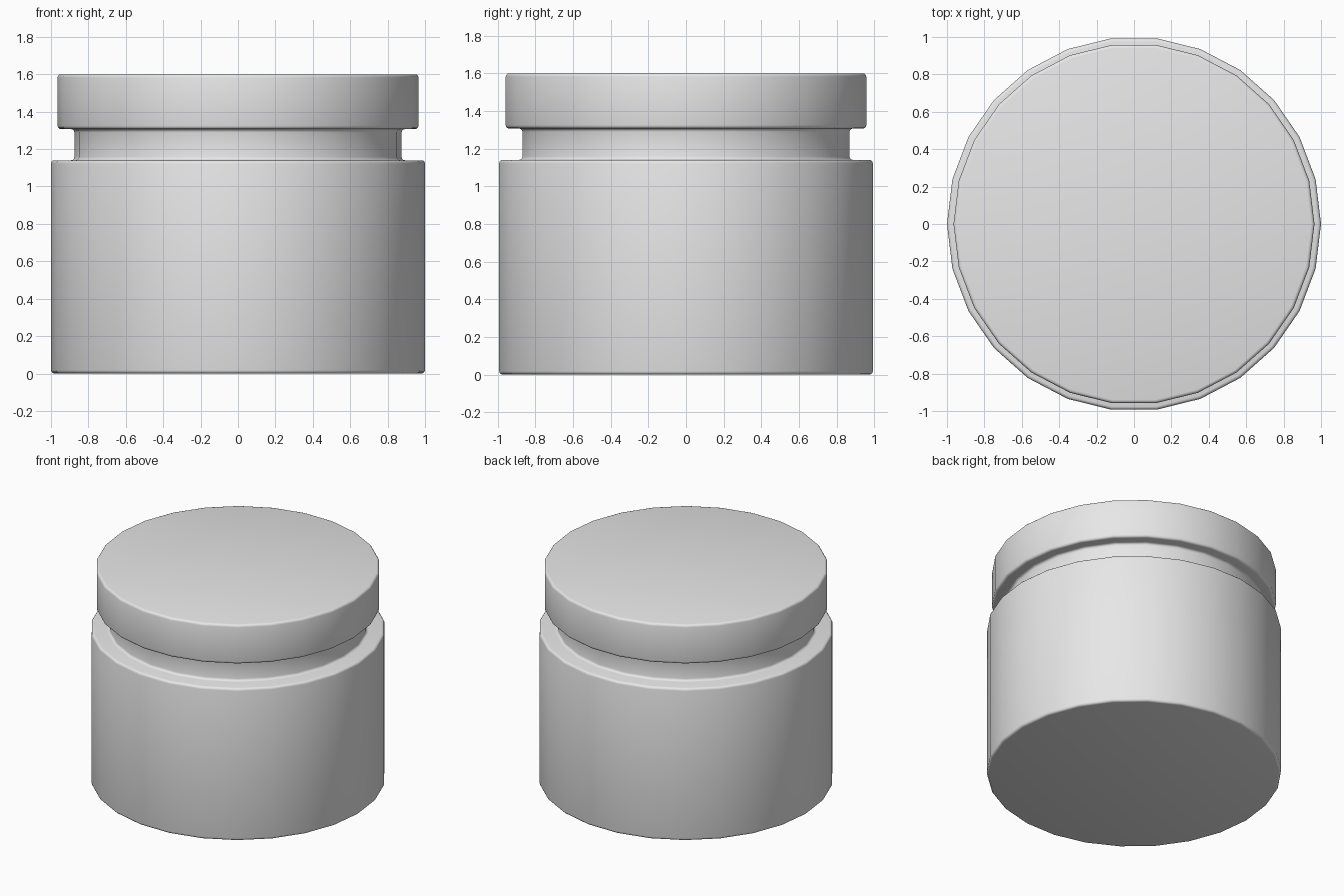
import bpy, bmesh, math
from mathutils import Vector

if "Cube" in bpy.data.objects:
    bpy.data.objects.remove(bpy.data.objects["Cube"], do_unlink=True)

SIDES = 26
ROUND = 0.018      # edge rounding radius
STEPS = 3          # segments per rounded edge

grey = bpy.data.materials.new("plain grey")
grey.use_nodes = True
colour = (0.8, 0.8, 0.8, 1.0)
grey.diffuse_color = colour
grey.node_tree.nodes["Principled BSDF"].inputs["Base Color"].default_value = colour


def rounded(corners, r):
    """Replace each inner corner of a right-angled (radius, z) profile by an arc."""
    pts = [Vector(corners[0])]
    for a, b, c in zip(corners, corners[1:], corners[2:]):
        a, b, c = Vector(a), Vector(b), Vector(c)
        u, v = (a - b).normalized() * r, (c - b).normalized() * r
        for i in range(STEPS + 1):
            t = math.pi / 2 * i / STEPS
            pts.append(b + u * (1 - math.sin(t)) + v * (1 - math.cos(t)))
    pts.append(Vector(corners[-1]))
    return pts


def lathe(name, corners):
    """Spin a profile that starts and ends on the z axis."""
    bm = bmesh.new()
    rings = []
    for p in rounded(corners, ROUND)[1:-1]:
        rings.append([bm.verts.new((p.x * math.cos(2 * math.pi * i / SIDES),
                                    p.x * math.sin(2 * math.pi * i / SIDES), p.y))
                      for i in range(SIDES)])
    for lo, hi in zip(rings, rings[1:]):
        for i in range(SIDES):
            j = (i + 1) % SIDES
            bm.faces.new((lo[i], lo[j], hi[j], hi[i]))
    bm.faces.new(rings[0][::-1])
    bm.faces.new(rings[-1])
    bmesh.ops.recalc_face_normals(bm, faces=bm.faces)
    mesh = bpy.data.meshes.new(name)
    bm.to_mesh(mesh)
    bm.free()
    mesh.materials.append(grey)
    obj = bpy.data.objects.new(name, mesh)
    bpy.context.collection.objects.link(obj)
    bpy.ops.object.select_all(action='DESELECT')
    obj.select_set(True)
    bpy.context.view_layer.objects.active = obj
    bpy.ops.object.shade_smooth_by_angle(angle=math.radians(35))
    return obj


# Wide body, recessed neck and overhanging cap in one continuous surface
lathe("jar", [(0, 0), (1.0, 0), (1.0, 1.14), (0.875, 1.14),
              (0.875, 1.307), (0.965, 1.307), (0.965, 1.60), (0, 1.60)])
